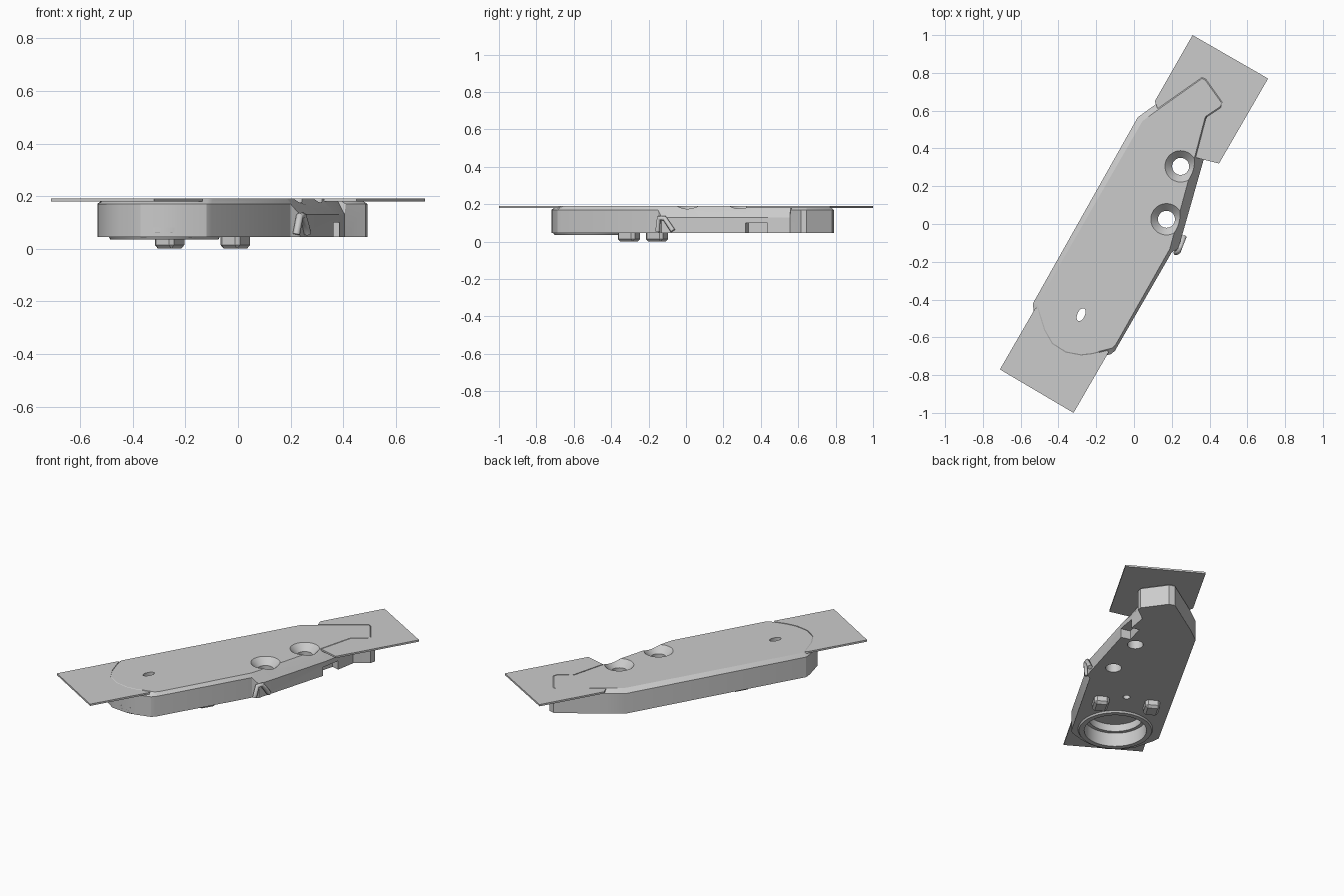
import bpy, bmesh, math
from mathutils import Vector, Matrix

if "Cube" in bpy.data.objects:
    bpy.data.objects.remove(bpy.data.objects["Cube"])

grey = bpy.data.materials.new("plain grey")
grey.diffuse_color = (0.6, 0.6, 0.6, 1)
grey.use_nodes = True
grey.node_tree.nodes["Principled BSDF"].inputs["Base Color"].default_value = grey.diffuse_color
AXIS = math.radians(60)          # direction the long body runs in


def finish(name, bm, smooth=False):
    bmesh.ops.recalc_face_normals(bm, faces=bm.faces)
    me = bpy.data.meshes.new(name)
    bm.to_mesh(me)
    bm.free()
    ob = bpy.data.objects.new(name, me)
    bpy.context.collection.objects.link(ob)
    me.materials.append(grey)
    return ob


def loft(name, rings, closed=False):
    """Skin a stack of equal-length loops; cap the ends or join them round."""
    bm = bmesh.new()
    vs = [[bm.verts.new(p) for p in r] for r in rings]
    n = len(vs[0])
    pairs = list(zip(vs, vs[1:])) + ([(vs[-1], vs[0])] if closed else [])
    for a, b in pairs:
        for i in range(n):
            j = (i + 1) % n
            bm.faces.new((a[i], a[j], b[j], b[i]))
    if not closed:
        bm.faces.new(vs[0][::-1])
        bm.faces.new(vs[-1])
    return finish(name, bm)


def prism(name, pts, z0, z1):
    return loft(name, [[(x, y, z) for x, y in pts] for z in (z0, z1)])


def lathe(name, cx, cy, profile, closed=False, n=48):
    rings = [[(cx + r * math.cos(i * math.tau / n), cy + r * math.sin(i * math.tau / n), z)
              for i in range(n)] for r, z in profile]
    return loft(name, rings, closed)


def box(name, loc, size, angle, bevel=0):
    bm = bmesh.new()
    bmesh.ops.create_cube(bm, size=1)
    bmesh.ops.scale(bm, vec=size, verts=bm.verts)
    if bevel:
        bmesh.ops.bevel(bm, geom=bm.edges[:], offset=bevel, segments=1, affect='EDGES')
    bmesh.ops.transform(bm, matrix=Matrix.Translation(loc) @ Matrix.Rotation(angle, 4, 'Z'), verts=bm.verts)
    return finish(name, bm)


def cut(ob, cutter):
    m = ob.modifiers.new("cut", 'BOOLEAN')
    m.operation, m.solver, m.object = 'DIFFERENCE', 'EXACT', cutter
    bpy.context.view_layer.objects.active = ob
    bpy.ops.object.modifier_apply(modifier=m.name)
    bpy.data.objects.remove(cutter)


def smooth(ob):
    bpy.ops.object.select_all(action='DESELECT')
    ob.select_set(True)
    bpy.context.view_layer.objects.active = ob
    bpy.ops.object.shade_smooth_by_angle(angle=math.radians(25))


def offset(pts, d):
    """Push a counter-clockwise outline outwards by d."""
    out = []
    for i, p in enumerate(pts):
        a, b, c = Vector(pts[i - 1]), Vector(p), Vector(pts[(i + 1) % len(pts)])
        e, f = (b - a).normalized(), (c - b).normalized()
        m = Vector((e.y + f.y, -e.x - f.x)).normalized()
        out.append(tuple(b + m * d))
    return out


# body: lower outline x, y, shoulder height, then top outline x, y
outline = [
    (-.535, -.42, .17, -.51, -.42), (-.532, -.46, .17, -.498, -.47),
    (-.50, -.58, .17, -.47, -.56), (-.45, -.655, .17, -.43, -.63),
    (-.37, -.71, .17, -.36, -.675), (-.28, -.72, .17, -.28, -.69),
    (-.21, -.713, .17, -.22, -.683), (-.12, -.688, .17, -.115, -.657),
    (-.10, -.67, .17, -.095, -.635), (.20, -.15, .17, .185, -.14),
    (.235, -.13, .13, .19, -.13), (.37, .345, .13, .32, .35),
    (.405, .555, .13, .375, .56), (.41, .56, .17, .38, .57),
    (.485, .615, .17, .455, .62), (.492, .645, .17, .462, .643),
    (.395, .78, .17, .377, .762), (.36, .79, .17, .36, .77),
    (.12, .637, .17, .13, .607), (.02, .565, .17, .045, .545)]
top = [(p[3], p[4]) for p in outline]
body = loft("body", [
    [(p[0], p[1], .045) for p in outline],
    [(p[0], p[1], p[2]) for p in outline],
    [(p[3], p[4], .19) for p in outline]])

# countersunk screw holes
for hx, hy in ((.247, .305), (.172, .025)):
    cut(body, lathe("hole_cutter", hx, hy, [(.045, 0), (.045, .15), (.083, .19), (.083, .25)]))

# round socket underneath, small blind hole, slot through the top
CX, CY = -.28, -.498
cut(body, lathe("socket_cutter", CX, CY, [(.176, 0), (.176, .12), (.155, .12), (.155, .165)]))
cut(body, lathe("pin_cutter", -.096, -.18, [(.02, 0), (.02, .1)], n=24))
slot = lathe("slot_cutter", 0, 0, [(.036, .15), (.036, .25)], n=24)
slot.data.transform(Matrix.Translation((CX, -.48, 0)) @ Matrix.Rotation(math.radians(65), 4, 'Z')
                    @ Matrix.Diagonal((1, .55, 1, 1)))
cut(body, slot)

# notch low in the right side
cut(body, box("notch_cutter", (.385, .375, .06), (.13, .12, .08), math.radians(-15)))
smooth(body)

# collar around the socket
collar = lathe("socket_collar", CX, CY,
               [(.176, .035), (.205, .035), (.222, .062), (.222, .08), (.176, .08)], closed=True)
smooth(collar)

# two feet across the underside
for side, (fx, fy) in (("right", (-.01, -.305)), ("left", (-.26, -.155))):
    box("foot_" + side, (fx, fy, .03), (.105, .085, .06), AXIS, .014)

# small bent clip on the right edge
curve = bpy.data.curves.new("side_clip", 'CURVE')
curve.dimensions = '3D'
curve.bevel_depth, curve.bevel_resolution, curve.use_fill_caps = .014, 1, True
path = [(.222, -.152, .055), (.235, -.145, .125), (.247, -.115, .125), (.265, -.07, .058)]
spline = curve.splines.new('POLY')
spline.points.add(len(path) - 1)
for pt, co in zip(spline.points, path):
    pt.co = (*co, 1)
curve.materials.append(grey)
bpy.context.collection.objects.link(bpy.data.objects.new("side_clip", curve))

# thin end plates, fitted around the body with a narrow gap
plates = {
    "back_plate": [(.31, 1.0), (.11, .65), (.125, .61), (.25, .45), (.325, .352), (.45, .32), (.71, .77)],
    "front_plate": [(-.71, -.77), (-.32, -1.0), (-.135, -.68), (-.2, -.5), (-.45, -.40), (-.525, -.45)]}
for name, pts in plates.items():
    plate = prism(name, pts, .179, .19)
    cut(plate, prism("gap_cutter", offset(top, .006), .1, .25))
